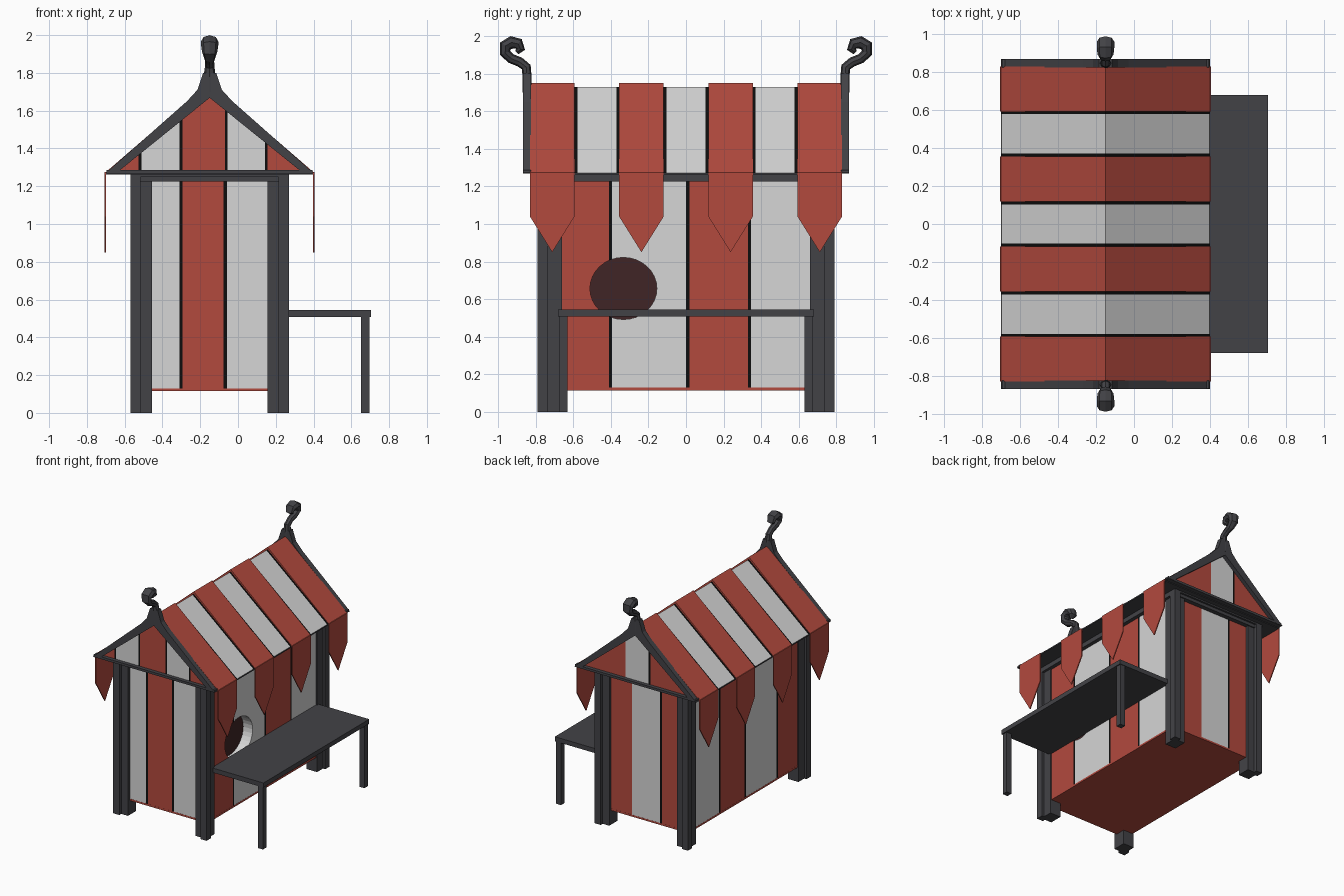
import bpy, bmesh, math
from mathutils import Vector

if "Cube" in bpy.data.objects:
    bpy.data.objects.remove(bpy.data.objects["Cube"])

CX = -0.15          # centre line of the hut
EAVE, RIDGE = 1.27, 1.75


def material(name, rgb):
    m = bpy.data.materials.new(name)
    m.diffuse_color = (*rgb, 1)
    m.use_nodes = True
    m.node_tree.nodes["Principled BSDF"].inputs["Base Color"].default_value = m.diffuse_color
    return m


RED = material("red paint", (0.45, 0.068, 0.048))
WHITE = material("white paint", (0.67, 0.67, 0.67))
DARK = material("dark grey wood", (0.055, 0.055, 0.062))
BLACK = material("black seam", (0.004, 0.004, 0.004))
HOLE = material("dark opening", (0.05, 0.018, 0.019))


def finish(name, bm, mat):
    bmesh.ops.recalc_face_normals(bm, faces=bm.faces)
    me = bpy.data.meshes.new(name)
    bm.to_mesh(me)
    bm.free()
    ob = bpy.data.objects.new(name, me)
    if mat:
        me.materials.append(mat)
    bpy.context.collection.objects.link(ob)
    return ob


def prism(name, pts, axis, a, b, mat):
    """Extrude a 2D outline along an axis from a to b."""
    place = {'x': lambda p, t: (t, p[0], p[1]),
             'y': lambda p, t: (p[0], t, p[1]),
             'z': lambda p, t: (p[0], p[1], t)}[axis]
    bm = bmesh.new()
    lo = [bm.verts.new(place(p, a)) for p in pts]
    hi = [bm.verts.new(place(p, b)) for p in pts]
    bm.faces.new(lo)
    bm.faces.new(hi[::-1])
    for i in range(len(pts)):
        j = (i + 1) % len(pts)
        bm.faces.new((lo[i], lo[j], hi[j], hi[i]))
    return finish(name, bm, mat)


def box(name, x0, x1, y0, y1, z0, z1, mat):
    return prism(name, [(x0, y0), (x1, y0), (x1, y1), (x0, y1)], 'z', z0, z1, mat)


# Window cutter for the right wall
ring = [(-0.333 + 0.178 * math.cos(k * math.tau / 32),
         0.657 + 0.165 * math.sin(k * math.tau / 32)) for k in range(32)]
cutter = prism("window_cutter", ring, 'x', 0.0, 0.4, None)
cutter.hide_render = True
cutter.hide_viewport = True
prism("window_opening", [(-0.333 + (y + 0.333) * 1.04, z) for y, z in ring],
      'x', 0.148, 0.156, HOLE)

# Striped side walls
side = [(-0.73, -0.41, RED), (-0.41, -0.393, BLACK), (-0.393, 0.0, WHITE),
        (0.0, 0.018, BLACK), (0.018, 0.33, RED), (0.33, 0.347, BLACK), (0.347, 0.73, WHITE)]
for i, (y0, y1, m) in enumerate(side):
    ob = box(f"right_wall_stripe_{i}", 0.14, 0.24, y0, y1, 0.12, 1.25, m)
    if y0 < -0.155:
        mod = ob.modifiers.new("window", 'BOOLEAN')
        mod.operation, mod.solver, mod.object = 'DIFFERENCE', 'EXACT', cutter
    box(f"left_wall_stripe_{i}", -0.54, -0.44, y0, y1, 0.12, 1.25, m)

# Striped end walls
front = [(-0.53, -0.31, WHITE), (-0.31, -0.293, BLACK), (-0.293, -0.077, RED),
         (-0.077, -0.058, BLACK), (-0.058, 0.23, WHITE)]
back = [(-0.53, -0.30, RED), (-0.30, -0.285, BLACK), (-0.285, -0.03, WHITE), (-0.03, 0.23, RED)]
for label, s, stripes in (("front", -1, front), ("back", 1, back)):
    for i, (x0, x1, m) in enumerate(stripes):
        box(f"{label}_wall_stripe_{i}", x0, x1, *sorted((s * 0.64, s * 0.74)), 0.12, 1.25, m)

box("floor", -0.541, 0.241, -0.741, 0.741, 0.115, 0.13, RED)

# Stepped corner posts
for sx in (-1, 1):
    for sy in (-1, 1):
        outline = [(0, 0), (0.095, 0), (0.095, 0.075), (0.115, 0.075), (0.115, 0.13),
                   (0.06, 0.13), (0.06, 0.105), (0, 0.105)]
        pts = [(CX + sx * (0.305 + u), sy * (0.66 + v)) for u, v in outline]
        prism("corner_post", pts, 'z', 0.0, 1.26, DARK)

# Beams under the roof
for s in (-1, 1):
    box("end_beam", -0.56, 0.26, *sorted((s * 0.68, s * 0.775)), 1.225, 1.25, DARK)
    box("end_beam_cap", -0.57, 0.27, *sorted((s * 0.68, s * 0.79)), 1.25, 1.268, DARK)
    box("side_beam", *sorted((CX + s * 0.30, CX + s * 0.42)), -0.775, 0.775, 1.225, 1.268, DARK)
box("soffit", CX - 0.55, CX + 0.55, -0.83, 0.83, 1.262, 1.272, DARK)

# Striped roof with pointed red flaps
STEP, HALF = 0.4745, 0.1185


def roof_slice(name, y0, y1, half, top, mat):
    prism(name, [(CX - half, EAVE), (CX + half, EAVE), (CX, top)], 'y', y0, y1, mat)


for i in range(4):
    c = (i - 1.5) * STEP
    roof_slice("roof_red_stripe", c - HALF, c + HALF, 0.555, RIDGE, RED)
    for s in (-1, 1):
        flap = [(c - HALF, EAVE + 0.004), (c + HALF, EAVE + 0.004), (c + HALF, 1.04),
                (c, 0.85), (c - HALF, 1.04)]
        prism("roof_flap", flap, 'x', *sorted((CX + s * 0.548, CX + s * 0.556)), RED)
    if i < 3:
        a, b = c + HALF, c + STEP - HALF
        roof_slice("roof_white_stripe", a + 0.015, b - 0.015, 0.55, RIDGE - 0.02, WHITE)
        roof_slice("roof_seam", a, a + 0.015, 0.55, RIDGE - 0.02, BLACK)
        roof_slice("roof_seam", b - 0.015, b, 0.55, RIDGE - 0.02, BLACK)

# Striped gable panels
front_gable = [(-0.66, -0.527, RED), (-0.527, -0.512, BLACK), (-0.512, -0.31, WHITE),
               (-0.31, -0.295, BLACK), (-0.295, -0.068, RED), (-0.068, -0.055, BLACK),
               (-0.055, 0.142, WHITE), (0.142, 0.157, BLACK), (0.157, 0.36, RED)]
back_gable = [(-0.66, -0.265, RED), (-0.265, -0.25, BLACK), (-0.25, -0.04, WHITE),
              (-0.04, 0.36, RED)]


def gable_height(x):
    return 1.70 - abs(x - CX) * 0.82


for label, s, stripes in (("front", -1, front_gable), ("back", 1, back_gable)):
    for x0, x1, m in stripes:
        mid = [(CX, gable_height(CX))] if x0 < CX < x1 else []
        pts = [(x0, 1.274), (x1, 1.274), (x1, gable_height(x1))] + mid + [(x0, gable_height(x0))]
        prism(f"{label}_gable_stripe", pts, 'y', s * 0.828, s * 0.836, m)

# Gable trim flaring into the finials
half_trim = [(0.55, 1.27), (0.12, 1.65), (0.065, 1.71), (0.035, 1.80), (0, 1.80),
             (0, 1.668), (0.475, 1.285), (0.475, 1.27)]
for s in (-1, 1):
    for sx in (-1, 1):
        prism("gable_trim", [(CX + sx * u, z) for u, z in half_trim], 'y',
              s * 0.825, s * 0.868, DARK)
    box("gable_sill", CX - 0.545, CX + 0.545, *sorted((s * 0.825, s * 0.866)), 1.268, 1.287, DARK)

# Curled finials: distance out, height, in-plane radius, half width in x
curl = [(0.845, 1.70, 0.024, 0.045), (0.845, 1.78, 0.024, 0.032), (0.850, 1.835, 0.026, 0.025),
        (0.885, 1.862, 0.026, 0.024), (0.930, 1.880, 0.026, 0.030), (0.962, 1.910, 0.029, 0.040),
        (0.960, 1.948, 0.034, 0.046), (0.928, 1.966, 0.034, 0.046), (0.893, 1.958, 0.032, 0.042),
        (0.880, 1.930, 0.024, 0.034), (0.900, 1.912, 0.012, 0.018)]
SIDES = 8
for s in (-1, 1):
    bm = bmesh.new()
    rings = []
    for i, (d, z, r, w) in enumerate(curl):
        p, q = curl[max(i - 1, 0)], curl[min(i + 1, len(curl) - 1)]
        t = Vector((q[0] - p[0], q[1] - p[1])).normalized()
        rings.append([])
        for k in range(SIDES):
            a = k * math.tau / SIDES
            off = r * math.sin(a)
            rings[-1].append(bm.verts.new((CX + w * math.cos(a), s * (d - t.y * off), z + t.x * off)))
    for r0, r1 in zip(rings, rings[1:]):
        for k in range(SIDES):
            j = (k + 1) % SIDES
            bm.faces.new((r0[k], r0[j], r1[j], r1[k]))
    bm.faces.new(rings[0])
    bm.faces.new(rings[-1])
    finish("curled_finial", bm, DARK)

# Counter on the right side
box("counter_top", 0.235, 0.705, -0.68, 0.68, 0.508, 0.545, DARK)
for s in (-1, 1):
    box("counter_leg", 0.652, 0.697, *sorted((s * 0.63, s * 0.675)), 0.0, 0.51, DARK)
